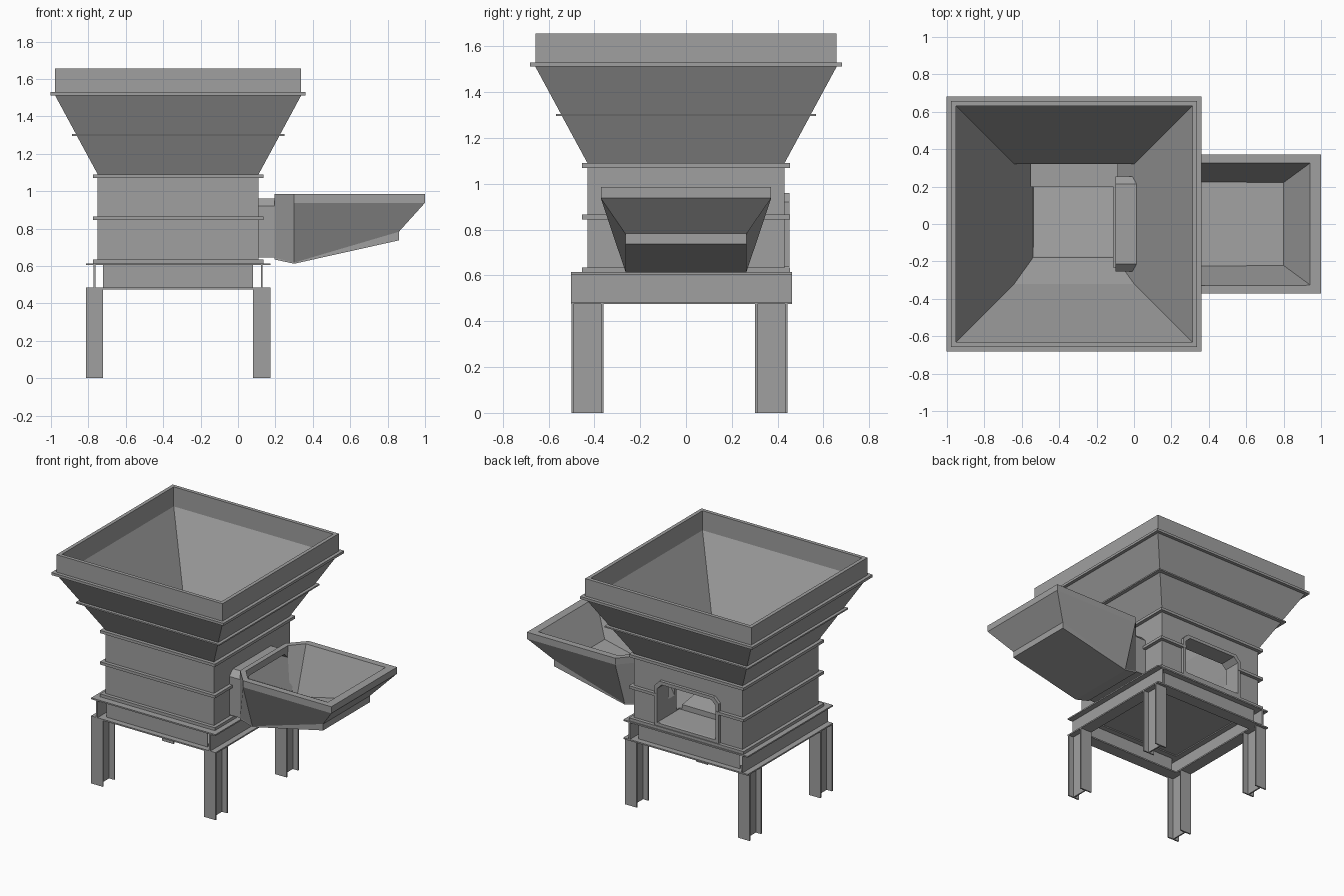
import bpy, bmesh

if "Cube" in bpy.data.objects:
    bpy.data.objects.remove(bpy.data.objects["Cube"])

steel = bpy.data.materials.new("grey_steel")
steel.use_nodes = True
GREY = (0.35, 0.35, 0.35, 1)
steel.diffuse_color = GREY
steel.node_tree.nodes["Principled BSDF"].inputs["Base Color"].default_value = GREY

CX = -0.32          # hopper axis
FRAME_Y = -0.02     # support frame centre


def finish(bm, name):
    bmesh.ops.recalc_face_normals(bm, faces=bm.faces)
    mesh = bpy.data.meshes.new(name)
    bm.to_mesh(mesh)
    bm.free()
    mesh.materials.append(steel)
    obj = bpy.data.objects.new(name, mesh)
    bpy.context.collection.objects.link(obj)
    return obj


def loft(name, rings):
    """Closed solid through rings of equal length; caps are strips of quads."""
    bm = bmesh.new()
    loops = [[bm.verts.new(p) for p in ring] for ring in rings]
    n = len(loops[0])
    for a, b in zip(loops, loops[1:]):
        for i in range(n):
            j = (i + 1) % n
            bm.faces.new((a[i], a[j], b[j], b[i]))
    for cap in (loops[0], loops[-1]):
        for i in range(n // 2 - 1):
            bm.faces.new((cap[i], cap[i + 1], cap[n - 2 - i], cap[n - 1 - i]))
    return finish(bm, name)


def rect(z, x0, x1, y0, y1):
    return [(x0, y0, z), (x1, y0, z), (x1, y1, z), (x0, y1, z)]


def square(z, half):
    return rect(z, CX - half, CX + half, -half, half)


def mirrored(points):
    """Complete a half section across the y = 0 plane."""
    return points + [(x, -y, z) for x, y, z in reversed(points)]


def add_boxes(name, boxes):
    bm = bmesh.new()
    for (x0, x1), (y0, y1), (z0, z1) in boxes:
        cube = bmesh.ops.create_cube(bm, size=1)["verts"]
        bmesh.ops.scale(bm, verts=cube, vec=(x1 - x0, y1 - y0, z1 - z0))
        bmesh.ops.translate(bm, verts=cube,
                            vec=((x0 + x1) / 2, (y0 + y1) / 2, (z0 + z1) / 2))
    return finish(bm, name)


def boolean(target, tool, operation):
    mod = target.modifiers.new(operation.lower(), "BOOLEAN")
    mod.operation = operation
    mod.solver = "EXACT"
    mod.object = tool


def arch(half, z0, z1, cut):
    """Doorway outline with clipped top corners."""
    side = [(half, z0), (half, z1 - cut), (half - cut, z1)]
    return side + [(-u, z) for u, z in reversed(side)]


def arch_x(name, x0, x1, *shape):
    return loft(name, [[(x, u, z) for u, z in arch(*shape)] for x in (x0, x1)])


def arch_y(name, y0, y1, *shape):
    return loft(name, [[(CX + u, y, z) for u, z in arch(*shape)] for y in (y0, y1)])


# Hopper shell: body, flanges, flared funnel and upright collar
profile = [(0.612, 0.455), (0.635, 0.455), (0.635, 0.43),
           (0.845, 0.43), (0.845, 0.455), (0.865, 0.455), (0.865, 0.43),
           (1.07, 0.43), (1.07, 0.455), (1.09, 0.455), (1.09, 0.43),
           (1.295, 0.541), (1.295, 0.568), (1.305, 0.568), (1.305, 0.546),
           (1.512, 0.658), (1.512, 0.682), (1.53, 0.682), (1.53, 0.658),
           (1.655, 0.658)]
hopper = loft("hopper", [square(z, h) for z, h in profile])

# Hollow interior with sloped floor
interior = loft("interior_cutter", [
    rect(0.757, -0.54, -0.1, -0.18, 0.325), square(0.94, 0.322),
    square(1.515, 0.632), square(1.75, 0.632)])
ramp = loft("ramp_cutter", [
    [(x, -0.17, 0.756), (x, 0.5, 0.65), (x, 0.5, 0.77), (x, -0.17, 0.77)]
    for x in (-0.535, -0.105)])

# Side outlet neck and rear window surround
neck = arch_x("outlet_neck", -0.1, 0.21, 0.255, 0.645, 0.96, 0.04)
surround = arch_y("window_surround", 0.38, 0.452, 0.255, 0.637, 0.96, 0.04)
neck_hole = arch_x("neck_cutter", -0.11, 0.27, 0.232, 0.668, 0.937, 0.035)
window_hole = arch_y("window_cutter", 0.2, 0.55, 0.232, 0.66, 0.937, 0.035)

for tool, operation in ((interior, "DIFFERENCE"), (neck, "UNION"),
                        (surround, "UNION"), (neck_hole, "DIFFERENCE"),
                        (window_hole, "DIFFERENCE"), (ramp, "DIFFERENCE")):
    boolean(hopper, tool, operation)

# Discharge tray
tray = loft("discharge_tray", [
    mirrored([(0.195, 0.255, 0.985), (0.195, 0.255, 0.94),
              (0.195, 0.255, 0.645), (0.195, 0.255, 0.635)]),
    mirrored([(0.3, 0.372, 0.985), (0.3, 0.372, 0.938),
              (0.3, 0.265, 0.618), (0.3, 0.265, 0.612)]),
    mirrored([(1.0, 0.372, 0.985), (1.0, 0.372, 0.938),
              (0.86, 0.265, 0.783), (0.86, 0.265, 0.737)])])
tray_inside = loft("tray_cutter", [
    mirrored([(0.23, 0.24, 1.0), (0.23, 0.21, 0.66)]),
    mirrored([(0.31, 0.332, 1.0), (0.31, 0.225, 0.645)]),
    mirrored([(0.95, 0.332, 1.0), (0.8, 0.222, 0.76)])])
boolean(tray, tray_inside, "DIFFERENCE")
boolean(tray, neck_hole, "DIFFERENCE")

# Apply the cuts, then drop the helper solids
bpy.context.view_layer.update()
for obj in (hopper, tray):
    graph = bpy.context.evaluated_depsgraph_get()
    cut_mesh = bpy.data.meshes.new_from_object(obj.evaluated_get(graph))
    obj.modifiers.clear()
    obj.data = cut_mesh
for helper in (interior, ramp, neck, surround, neck_hole, window_hole, tray_inside):
    bpy.data.objects.remove(helper)

# Support frame of I-beams
T = 0.01
Z0, Z1 = 0.475, 0.614
for side, name in ((-1, "right"), (1, "left")):
    x = CX + side * 0.447
    wide, web = (x - 0.046, x + 0.046), (x - T / 2, x + T / 2)
    span = (FRAME_Y - 0.482, FRAME_Y + 0.482)
    add_boxes(f"{name}_side_beam", [
        (wide, span, (Z0, Z0 + T)), (wide, span, (Z1 - T, Z1)),
        (web, span, (Z0 + T, Z1 - T))])

    # Legs under each end of the side beam
    for end, y in (("front", -0.43), ("back", 0.372)):
        y0, y1 = y - 0.07, y + 0.07
        height = (0, Z0)
        add_boxes(f"{end}_{name}_leg", [
            (wide, (y0, y0 + T), height), (wide, (y1 - T, y1), height),
            (web, (y0 + T, y1 - T), height)])

for side, name in ((-1, "front"), (1, "back")):
    y = FRAME_Y + side * 0.436
    span = (CX - 0.401, CX + 0.401)
    wide, web = (y - 0.046, y + 0.046), (y - T / 2, y + T / 2)
    add_boxes(f"{name}_cross_beam", [
        (span, wide, (Z0, Z0 + T)), (span, wide, (Z1 - T, Z1)),
        (span, web, (Z0 + T, Z1 - T))])
